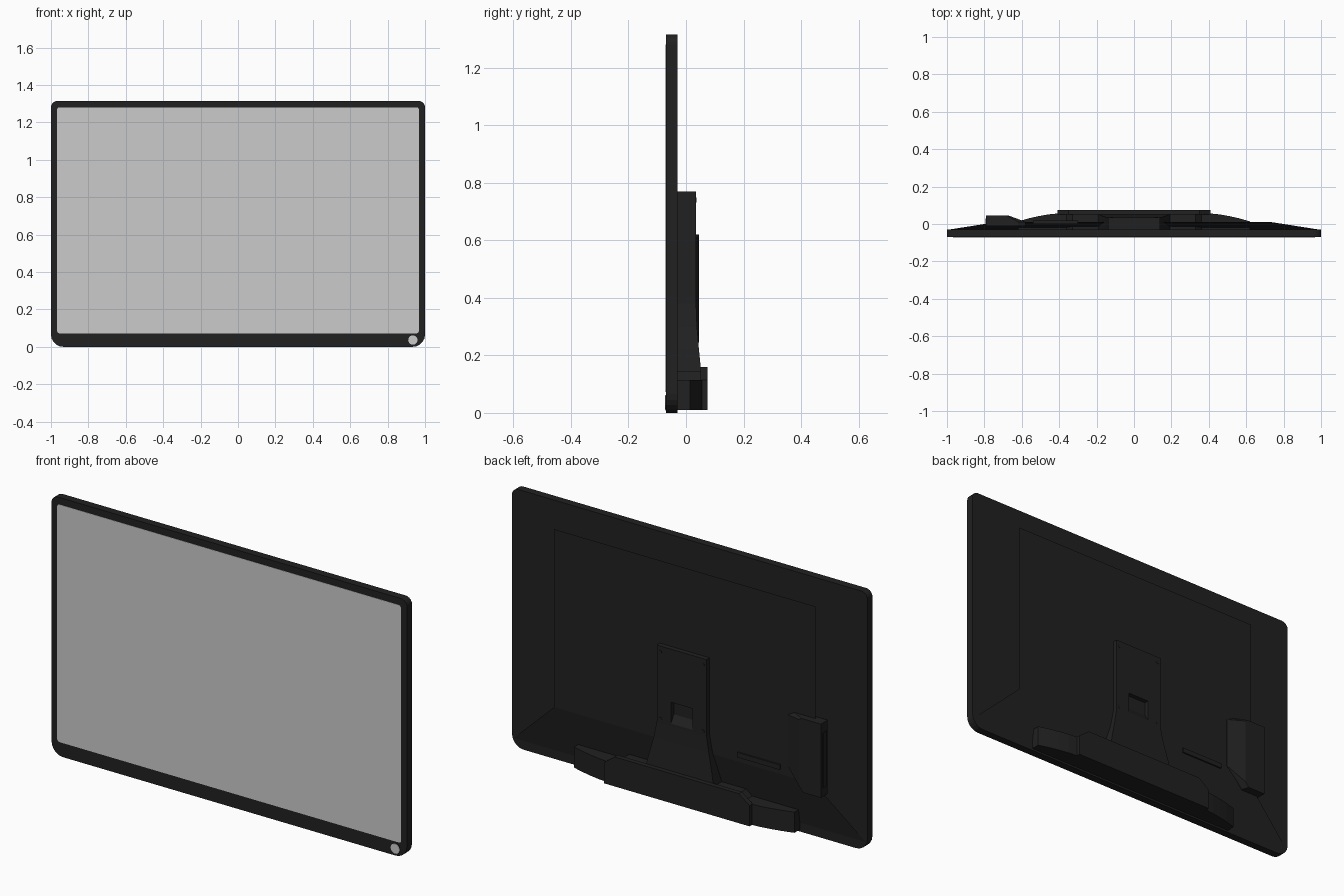
import bpy, bmesh, math
from mathutils import Vector

cube = bpy.data.objects.get("Cube")
if cube:
    bpy.data.objects.remove(cube, do_unlink=True)


def material(name, value):
    m = bpy.data.materials.new(name)
    m.use_nodes = True
    colour = (value, value, value, 1)
    m.diffuse_color = colour
    m.node_tree.nodes["Principled BSDF"].inputs["Base Color"].default_value = colour
    return m


black = material("black plastic", 0.015)
grey = material("light grey screen", 0.6)


def finish(name, bm, mat, recalc=True):
    if recalc:
        bmesh.ops.recalc_face_normals(bm, faces=bm.faces)
    me = bpy.data.meshes.new(name)
    bm.to_mesh(me)
    bm.free()
    me.materials.append(mat)
    ob = bpy.data.objects.new(name, me)
    bpy.context.collection.objects.link(ob)
    return ob


def loft(name, rings, mat):
    """Closed solid through a series of matching rings."""
    bm = bmesh.new()
    loops = [[bm.verts.new(p) for p in ring] for ring in rings]
    n = len(loops[0])
    for a, b in zip(loops, loops[1:]):
        for i in range(n):
            j = (i + 1) % n
            bm.faces.new((a[i], a[j], b[j], b[i]))
    bm.faces.new(loops[0])
    bm.faces.new(loops[-1])
    return finish(name, bm, mat)


def prism_y(name, outline, y0, y1, mat):
    return loft(name, [[(x, y, z) for x, z in outline] for y in (y0, y1)], mat)


def prism_z(name, outline, z0, z1, mat):
    return loft(name, [[(x, y, z) for x, y in outline] for z in (z0, z1)], mat)


def box(name, x0, x1, y0, y1, z0, z1, mat):
    return prism_y(name, [(x0, z0), (x1, z0), (x1, z1), (x0, z1)], y0, y1, mat)


def rounded(half, z0, z1, r_low, r_high, steps=5):
    """Rounded rectangle outline with separate lower and upper radii."""
    pts = []
    corners = [(half, z0, r_low, -90), (half, z1, r_high, 0),
               (-half, z1, r_high, 90), (-half, z0, r_low, 180)]
    for x, z, r, start in corners:
        cx = x - math.copysign(r, x)
        cz = z + r if z == z0 else z - r
        for i in range(steps + 1):
            a = math.radians(start + 90 * i / steps)
            pts.append((cx + r * math.cos(a), cz + r * math.sin(a)))
    return pts


def disc(x, z, r, sides):
    return [(x + r * math.cos(math.tau * i / sides),
             z + r * math.sin(math.tau * i / sides)) for i in range(sides)]


# Front: frame, screen and round button
prism_y("frame", rounded(1, 0, 1.315, 0.065, 0.035), -0.07, -0.03, black)
prism_y("screen", rounded(0.967, 0.072, 1.28, 0.012, 0.012, 3), -0.0715, -0.069, grey)
prism_y("button_base", disc(0.935, 0.036, 0.027, 20), -0.072, -0.05, black)
prism_y("button", disc(0.935, 0.036, 0.025, 20), -0.0735, -0.07, grey)

# Raised rear panel with its sloping lower skirt
bm = bmesh.new()
top = [bm.verts.new((x, 0.01, 1.19)) for x in (-0.735, 0.735)]
mid = [bm.verts.new((x, 0.01, 0.285)) for x in (-0.735, 0.735)]
low = [bm.verts.new((x, -0.03, 0.045)) for x in (-0.99, 0.99)]
for a, b in ((top, mid), (mid, low)):
    bm.faces.new((a[0], a[1], b[1], b[0]))
finish("rear_panel", bm, black, recalc=False)

# Stand column: straight above, flared toward the foot
sections = [(0.13, 0.195, 0.054), (0.22, 0.175, 0.045), (0.3, 0.155, 0.038),
            (0.38, 0.14, 0.035), (0.77, 0.14, 0.035)]
column = loft("stand_column", [[(-w, -0.03, z), (w, -0.03, z), (w, y, z), (-w, y, z)]
                               for z, w, y in sections], black)

# Recess in the column with a sloping floor
cutter = loft("recess_cutter", [[(x, 0.012, 0.43), (x, 0.06, 0.35),
                                 (x, 0.06, 0.5), (x, 0.012, 0.5)]
                                for x in (-0.06, 0.06)], black)
cutter.hide_render = True
cut = column.modifiers.new("recess", 'BOOLEAN')
cut.object = cutter
cut.solver = 'EXACT'
bpy.context.view_layer.objects.active = column
bpy.ops.object.modifier_apply(modifier="recess")
bpy.data.objects.remove(cutter, do_unlink=True)

# Column screws
for side in (-1, 1):
    for z in (0.4, 0.74):
        prism_y("column_screw", disc(side * 0.12, z, 0.009, 8), 0.03, 0.037, black)

# Speaker bar: centre block, upper shelf and curved wings
prism_y("bar_back_plate", [(-0.41, 0.01), (0.41, 0.01), (0.41, 0.115), (0.35, 0.16),
                           (-0.35, 0.16), (-0.41, 0.115)], 0.05, 0.075, black)
box("bar_core", -0.41, 0.41, -0.03, 0.05, 0.01, 0.115, black)
prism_y("bar_shelf", [(-0.36, 0.115), (0.36, 0.115), (0.33, 0.145), (-0.33, 0.145)],
        -0.03, 0.05, black)
for side, label in ((1, "left"), (-1, "right")):
    curve = [(0.41, 0.056), (0.46, 0.051), (0.51, 0.042), (0.56, 0.031), (0.62, 0.014)]
    outline = [(0.41, -0.03), *curve, (0.62, -0.03)]
    prism_z(label + "_bar_wing", [(side * x, y) for x, y in outline], 0.01, 0.115, black)

# Side connector housing: flat top, sloping inner flank, clipped lower corner
base = [(-0.79, 0.245), (-0.68, 0.245), (-0.58, 0.34), (-0.58, 0.6), (-0.62, 0.62), (-0.79, 0.62)]
crown = [(-0.79, 0.245), (-0.69, 0.245), (-0.67, 0.27), (-0.67, 0.61), (-0.68, 0.62), (-0.79, 0.62)]
loft("connector_housing", [[(x, y, z) for x, z in ring]
                           for ring, y in ((base, -0.01), (base, 0.012), (crown, 0.045))], black)
box("side_socket_strip", -0.794, -0.785, 0.0, 0.03, 0.29, 0.57, black)

# Lower connector ledge
box("connector_ledge", -0.54, -0.3, 0.0, 0.018, 0.31, 0.335, black)
